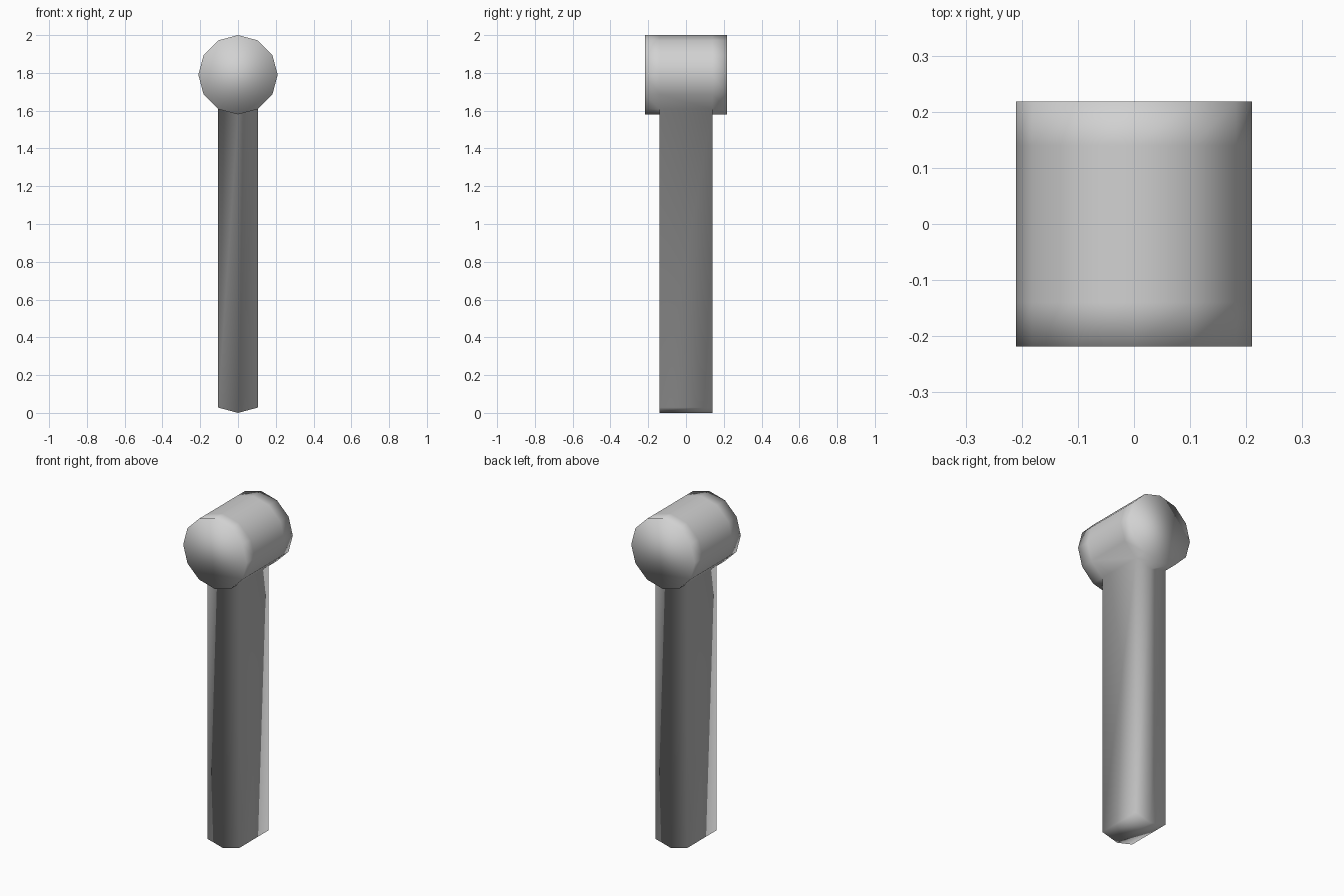
import bpy
import bmesh
from math import sin, cos, pi
from mathutils import Vector

cube = bpy.data.objects.get("Cube")
if cube:
    bpy.data.objects.remove(cube, do_unlink=True)

SIDES = 12
RADIUS = 0.21
HEAD_Z = 2 - RADIUS
RINGS_Y = (-0.218, -0.14, 0.14, 0.218)
HANDLE_DROP = HEAD_Z - RADIUS

# Plain grey material
grey = bpy.data.materials.new("plain_grey")
grey.use_nodes = True
colour = (0.64, 0.64, 0.64, 1)
grey.diffuse_color = colour
grey.node_tree.nodes["Principled BSDF"].inputs["Base Color"].default_value = colour

bm = bmesh.new()

# Head: twelve-sided drum lying front to back, with two support rings
rings = []
for y in RINGS_Y:
    angles = [2 * pi * i / SIDES for i in range(SIDES)]
    rings.append([bm.verts.new((RADIUS * sin(a), y, HEAD_Z + RADIUS * cos(a)))
                  for a in angles])
for near, far in zip(rings, rings[1:]):
    for i in range(SIDES):
        j = (i + 1) % SIDES
        bm.faces.new((near[i], near[j], far[j], far[i]))
bm.faces.new(rings[0])
bm.faces.new(rings[-1])
bmesh.ops.recalc_face_normals(bm, faces=bm.faces)

# Handle: the two lowest middle faces of the drum drawn straight down
bm.normal_update()
bottom = [f for f in bm.faces
          if f.normal.z < -0.9 and abs(f.calc_center_median().y) < 0.01]
drawn = bmesh.ops.extrude_face_region(bm, geom=bottom)["geom"]
bmesh.ops.delete(bm, geom=[f for f in bottom if f.is_valid], context='FACES')
bmesh.ops.translate(bm, vec=Vector((0, 0, -HANDLE_DROP)),
                    verts=[v for v in drawn if isinstance(v, bmesh.types.BMVert)])
bmesh.ops.recalc_face_normals(bm, faces=bm.faces)

# Fully smooth shading over one continuous skin
for f in bm.faces:
    f.smooth = True

mesh = bpy.data.meshes.new("hammer_body")
bm.to_mesh(mesh)
bm.free()
mesh.materials.append(grey)
hammer = bpy.data.objects.new("hammer_body", mesh)
bpy.context.collection.objects.link(hammer)
